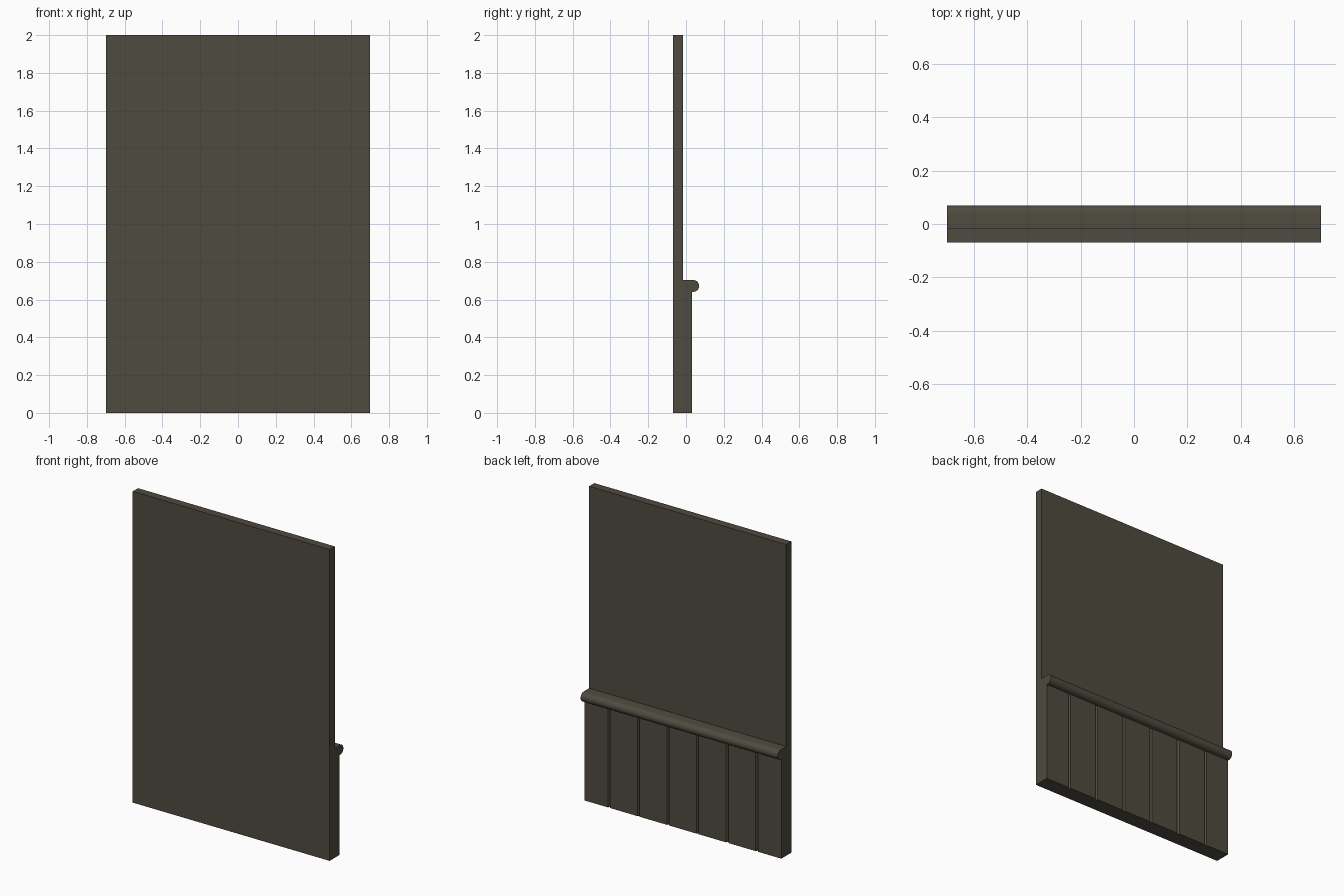
import bpy, bmesh, math

if "Cube" in bpy.data.objects:
    bpy.data.objects.remove(bpy.data.objects["Cube"])

HALF = 0.70            # half width of the wall section
BACK, WALL, PANEL = -0.069, -0.016, 0.032
RAIL_Z, RAIL_R = 0.672, 0.031

mat = bpy.data.materials.new("dark_wood")
mat.diffuse_color = (0.078, 0.070, 0.050, 1)
mat.use_nodes = True
mat.node_tree.nodes["Principled BSDF"].inputs["Base Color"].default_value = mat.diffuse_color


def extrude_profile(name, points, offset, smooth=False):
    """Make a face from 3D points and extrude it along offset."""
    bm = bmesh.new()
    face = bm.faces.new([bm.verts.new(p) for p in points])
    geo = bmesh.ops.extrude_face_region(bm, geom=[face])
    verts = [g for g in geo["geom"] if isinstance(g, bmesh.types.BMVert)]
    bmesh.ops.translate(bm, verts=verts, vec=offset)
    bmesh.ops.recalc_face_normals(bm, faces=bm.faces)
    mesh = bpy.data.meshes.new(name)
    bm.to_mesh(mesh)
    bm.free()
    mesh.materials.append(mat)
    obj = bpy.data.objects.new(name, mesh)
    bpy.context.collection.objects.link(obj)
    if smooth:
        bpy.context.view_layer.objects.active = obj
        obj.select_set(True)
        bpy.ops.object.shade_smooth_by_angle(angle=math.radians(40))
        obj.select_set(False)
    return obj


# full-height wall slab
wall = [(-HALF, BACK, 0), (-HALF, WALL, 0), (-HALF, WALL, 2), (-HALF, BACK, 2)]
extrude_profile("wall_slab", wall, (2 * HALF, 0, 0))

# lower panelling with six V grooves between the boards
pitch, gw, gd = 0.21, 0.008, 0.012
outline = [(-HALF, WALL, 0), (-HALF, PANEL, 0)]
for i in range(6):
    x = (i - 2.5) * pitch
    outline += [(x - gw, PANEL, 0), (x, PANEL - gd, 0), (x + gw, PANEL, 0)]
outline += [(HALF, PANEL, 0), (HALF, WALL, 0)]
extrude_profile("plank_panelling", outline, (0, 0, RAIL_Z))

# bullnose rail capping the panelling
cy = 0.070 - RAIL_R
rail = [(-HALF, WALL, RAIL_Z - RAIL_R)]
for i in range(13):
    a = math.radians(-90 + 15 * i)
    rail.append((-HALF, cy + RAIL_R * math.cos(a), RAIL_Z + RAIL_R * math.sin(a)))
rail.append((-HALF, WALL, RAIL_Z + RAIL_R))
extrude_profile("cap_rail", rail, (2 * HALF, 0, 0), smooth=True)
